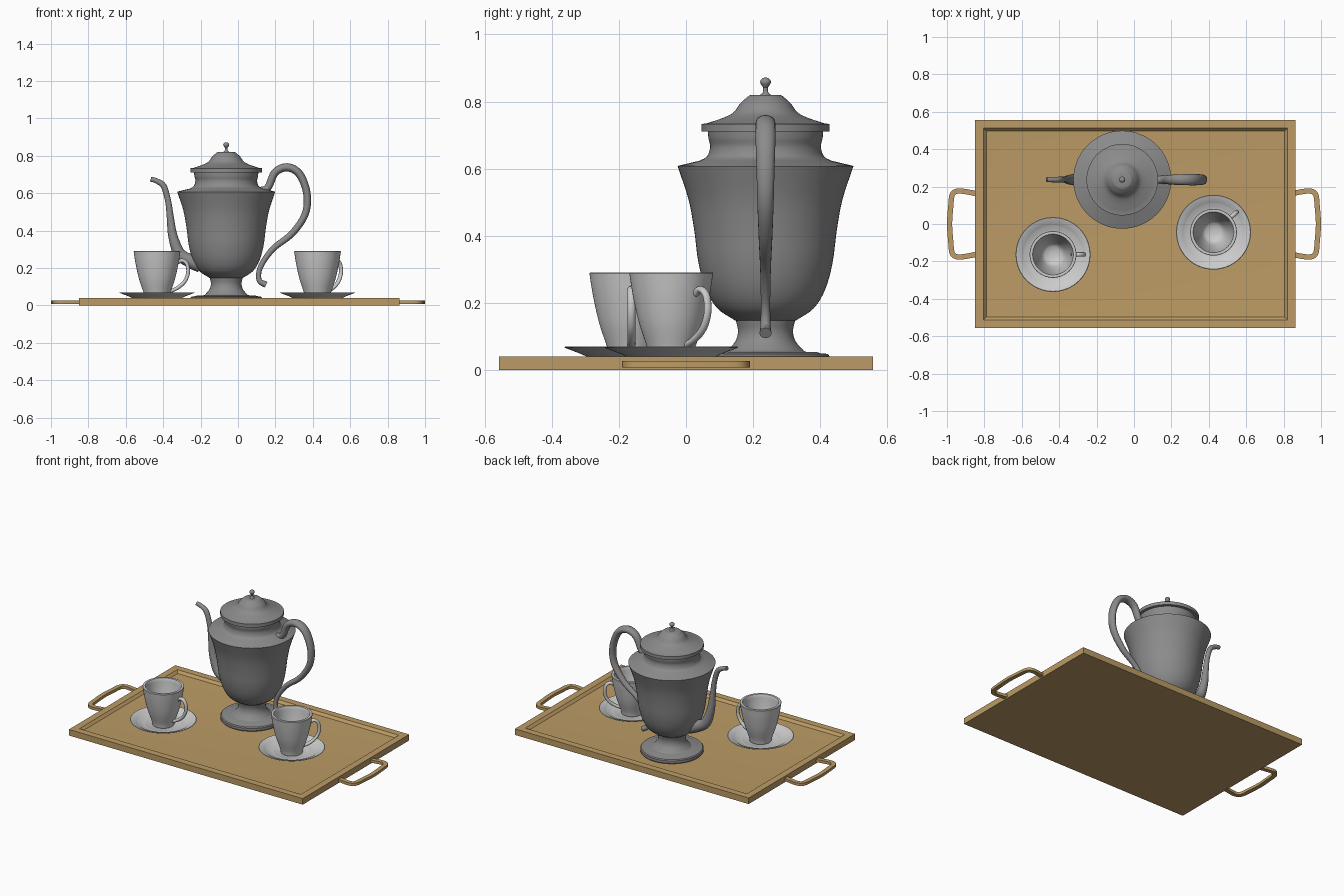
import bpy, bmesh, math
from mathutils import Vector

if "Cube" in bpy.data.objects:
    bpy.data.objects.remove(bpy.data.objects["Cube"])


def material(name, color):
    m = bpy.data.materials.new(name)
    m.diffuse_color = (*color, 1)
    m.use_nodes = True
    m.node_tree.nodes["Principled BSDF"].inputs["Base Color"].default_value = m.diffuse_color
    return m


WOOD = material("wood", (0.50, 0.33, 0.13))
DARK = material("dark_metal", (0.26, 0.26, 0.26))


def smooth_path(pts, n=6):
    """Catmull-Rom samples through the points."""
    p = [Vector(q) for q in pts]
    if len(p) < 3:
        return p
    p = [2 * p[0] - p[1]] + p + [2 * p[-1] - p[-2]]
    out = []
    for i in range(1, len(p) - 2):
        a, b, c, d = p[i - 1:i + 3]
        for k in range(n):
            t = k / n
            out.append(0.5 * (2 * b + (c - a) * t + (2 * a - 5 * b + 4 * c - d) * t * t
                              + (3 * b - a - 3 * c + d) * t ** 3))
    return out + [p[-2]]


def skin(name, rings, mat=None, loc=(0, 0, 0), turn=0):
    """Join rings of equal size into a capped, closed skin."""
    bm = bmesh.new()
    rows = [[bm.verts.new(v) for v in r] for r in rings]
    n = len(rows[0])
    for a, b in zip(rows, rows[1:]):
        for i in range(n):
            j = (i + 1) % n
            bm.faces.new((a[i], a[j], b[j], b[i]))
    bm.faces.new(rows[0])
    bm.faces.new(rows[-1])
    bmesh.ops.remove_doubles(bm, verts=bm.verts, dist=1e-5)
    bmesh.ops.recalc_face_normals(bm, faces=bm.faces)
    me = bpy.data.meshes.new(name)
    bm.to_mesh(me)
    bm.free()
    ob = bpy.data.objects.new(name, me)
    bpy.context.collection.objects.link(ob)
    ob.location = loc
    ob.rotation_euler.z = turn
    if mat:
        me.materials.append(mat)
    bpy.ops.object.select_all(action='DESELECT')
    ob.select_set(True)
    bpy.context.view_layer.objects.active = ob
    bpy.ops.object.shade_smooth_by_angle(angle=math.radians(32))
    return ob


def lathe(name, segments, mat=None, loc=(0, 0, 0), sides=64):
    """Turn profile segments of (radius, z); each segment is a smooth curve."""
    rings = []
    for seg in segments:
        for q in smooth_path([(r, 0, z) for r, z in seg], 4):
            rings.append([(q.x * math.cos(a), q.x * math.sin(a), q.z)
                          for a in (math.tau * i / sides for i in range(sides))])
    return skin(name, rings, mat, loc)


def sweep(name, pts, sizes, side, section, mat=None, loc=(0, 0, 0), turn=0):
    """Sweep a section along a planar path; side is the plane's normal."""
    side = Vector(side)
    path = smooth_path(pts)
    widths = smooth_path([(s[0], s[1], 0) for s in sizes])
    rings = []
    for i, p in enumerate(path):
        t = (path[min(i + 1, len(path) - 1)] - path[max(i - 1, 0)]).normalized()
        out = side.cross(t)
        w = widths[i]
        rings.append([p + out * (u * w.x) + side * (v * w.y) for u, v in section])
    return skin(name, rings, mat, loc, turn)


ROUND = [(math.cos(math.tau * i / 16), math.sin(math.tau * i / 16)) for i in range(16)]
SQUARE = [(1, 1), (-1, 1), (-1, -1), (1, -1)]

# Tray with a shallow sunken floor
skin("tray", [[(0.0075 + sx * (0.857 - d), sy * (0.557 - d), z) for sx, sy in SQUARE]
              for d, z in [(0, 0), (0, 0.04), (0.045, 0.04), (0.06, 0.024), (0.12, 0.02)]], WOOD)

# Tray handles
half = [(0.84, 0.162), (0.90, 0.173), (0.945, 0.176), (0.972, 0.155), (0.98, 0.09)]
for label, s in (("left", -1), ("right", 1)):
    pts = [(s * x, y, 0.017) for x, y in half] + [(s * 0.986, 0, 0.017)] \
        + [(s * x, -y, 0.017) for x, y in reversed(half)]
    sweep("tray_handle_" + label, pts, [(0.014, 0.009)] * len(pts), (0, 0, 1), SQUARE, WOOD)

# Coffee pot body, lid and knob
POT = (-0.063, 0.237, 0)
lathe("pot_body", [
    [(0, 0.02), (0.185, 0.02)],
    [(0.19, 0.026), (0.19, 0.042)],
    [(0.185, 0.048), (0.165, 0.049)],
    [(0.155, 0.053), (0.122, 0.054)],
    [(0.115, 0.056), (0.09, 0.085), (0.082, 0.115), (0.088, 0.147)],
    [(0.09, 0.147), (0.143, 0.183), (0.178, 0.24), (0.2, 0.32),
     (0.213, 0.42), (0.23, 0.51), (0.262, 0.607)],
    [(0.258, 0.609), (0.195, 0.624)],
    [(0.195, 0.624), (0.174, 0.637), (0.165, 0.665), (0.17, 0.69), (0.172, 0.712)],
    [(0.172, 0.712), (0, 0.712)]], DARK, POT)
lathe("pot_lid", [
    [(0, 0.711), (0.191, 0.711)],
    [(0.191, 0.733), (0.175, 0.735)],
    [(0.175, 0.735), (0.125, 0.752), (0.095, 0.768), (0.075, 0.795), (0.05, 0.817)],
    [(0.045, 0.819), (0.018, 0.82)],
    [(0.016, 0.82), (0.008, 0.828), (0.007, 0.842)],
    [(0.008, 0.843), (0.016, 0.857), (0.011, 0.868), (0, 0.872)]], DARK, POT)

# Pot spout and handle, drawn in the front plane
spout = [(-0.20, 0.215), (-0.25, 0.235), (-0.312, 0.275), (-0.348, 0.37), (-0.362, 0.47),
         (-0.374, 0.56), (-0.398, 0.638), (-0.435, 0.665), (-0.467, 0.675)]
sweep("pot_spout", [(x, POT[1], z) for x, z in spout],
      [(w, w) for w in (0.04, 0.037, 0.032, 0.025, 0.019, 0.016, 0.016, 0.014, 0.013)],
      (0, 1, 0), ROUND, DARK)
handle = [(0.10, 0.61), (0.158, 0.628), (0.198, 0.71), (0.262, 0.738), (0.328, 0.703),
          (0.368, 0.60), (0.36, 0.49), (0.29, 0.385), (0.185, 0.30), (0.12, 0.205),
          (0.113, 0.135), (0.15, 0.11)]
sweep("pot_handle", [(x, POT[1], z) for x, z in handle],
      [(0.02, 0.02), (0.02, 0.022), (0.021, 0.026), (0.022, 0.029), (0.021, 0.03), (0.02, 0.027),
       (0.019, 0.024), (0.018, 0.02), (0.016, 0.016), (0.014, 0.014), (0.014, 0.015), (0.017, 0.018)],
      (0, 1, 0), ROUND, DARK)

# Cups with saucers and ear handles
ear = [(0.102, 0.222), (0.132, 0.24), (0.159, 0.222), (0.166, 0.175),
       (0.148, 0.128), (0.112, 0.095), (0.07, 0.074)]
for i, (x, y, turn) in enumerate([(-0.433, -0.163, 0), (0.425, -0.044, math.radians(41))], 1):
    loc = (x, y, 0)
    lathe(f"saucer_{i}", [
        [(0, 0.02), (0.1, 0.02)],
        [(0.1, 0.02), (0.14, 0.043), (0.198, 0.066)],
        [(0.2, 0.068), (0.197, 0.07)],
        [(0.197, 0.07), (0.165, 0.06)],
        [(0.16, 0.056), (0.13, 0.045), (0.105, 0.041)],
        [(0.1, 0.038), (0, 0.038)]], None, loc)
    lathe(f"cup_{i}", [
        [(0, 0.036), (0.064, 0.036)],
        [(0.066, 0.04), (0.072, 0.068), (0.096, 0.14), (0.114, 0.22), (0.125, 0.288)],
        [(0.123, 0.291), (0.109, 0.291)],
        [(0.107, 0.288), (0.098, 0.22), (0.081, 0.14), (0.058, 0.08), (0.03, 0.062), (0, 0.058)]],
        None, loc)
    sweep(f"cup_handle_{i}", [(r, 0, z) for r, z in ear], [(0.01, 0.012)] * len(ear),
          (0, 1, 0), ROUND, None, loc, turn)
